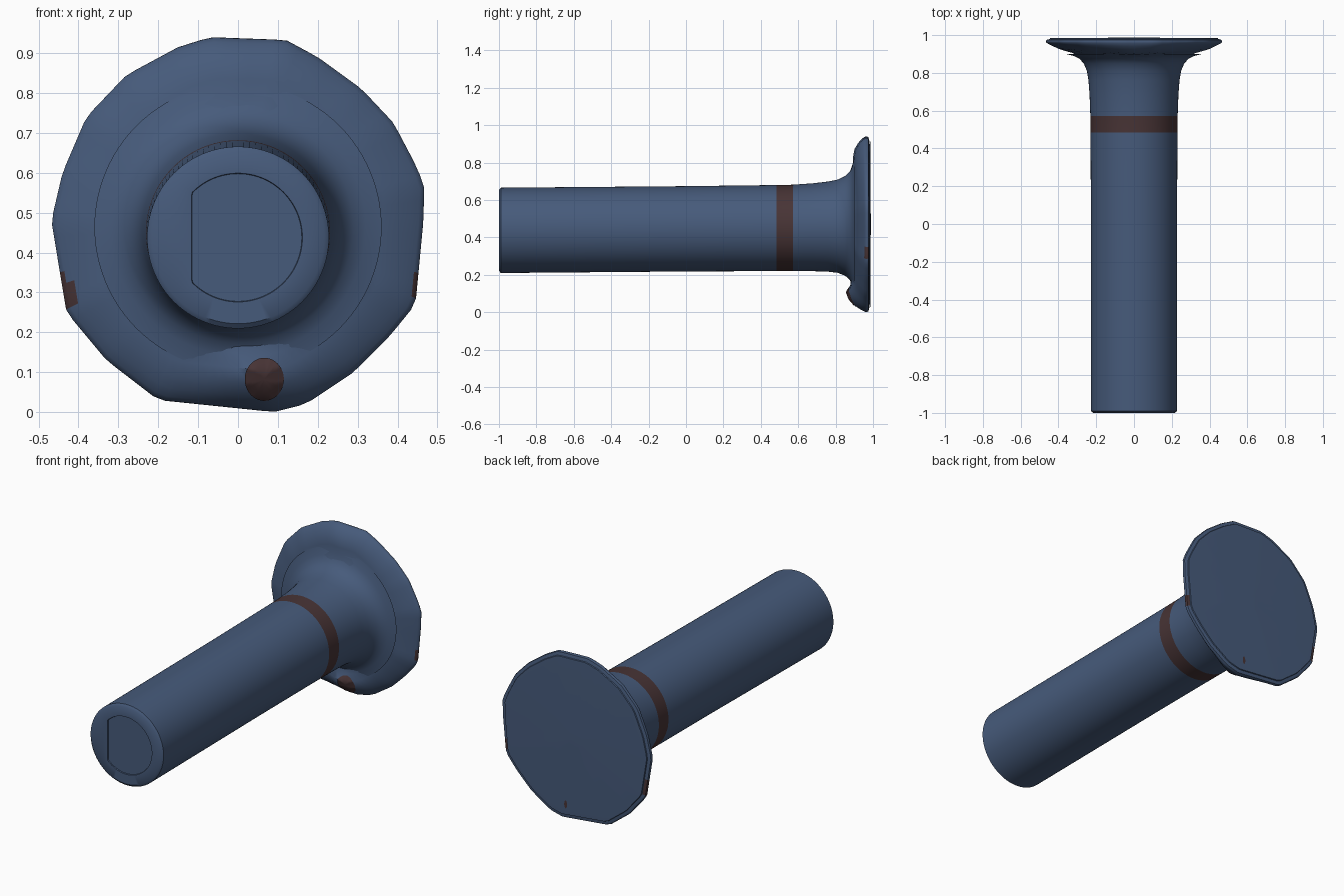
import bpy, bmesh, math
from mathutils import Vector
from mathutils.bvhtree import BVHTree

if "Cube" in bpy.data.objects:
    bpy.data.objects.remove(bpy.data.objects["Cube"])

N = 96


def material(name, rgb):
    m = bpy.data.materials.new(name)
    m.diffuse_color = (*rgb, 1)
    m.use_nodes = True
    m.node_tree.nodes["Principled BSDF"].inputs["Base Color"].default_value = m.diffuse_color
    return m


BLUE = material("slate_blue", (0.062, 0.104, 0.198))
BROWN = material("dark_brown", (0.064, 0.034, 0.036))


def loft(name, rings, cap_start, cap_end, smooth=40):
    """Skin a list of closed point rings, optionally capping each end."""
    bm = bmesh.new()
    rows = [[bm.verts.new(p) for p in ring] for ring in rings]
    for a, b in zip(rows, rows[1:]):
        for i in range(N):
            j = (i + 1) % N
            bm.faces.new((a[i], a[j], b[j], b[i]))
    if cap_start:
        bm.faces.new(rows[0][::-1])
    if cap_end:
        bm.faces.new(rows[-1])
    me = bpy.data.meshes.new(name)
    bm.to_mesh(me)
    bm.free()
    ob = bpy.data.objects.new(name, me)
    bpy.context.collection.objects.link(ob)
    me.materials.append(BLUE)
    me.materials.append(BROWN)
    bpy.ops.object.select_all(action='DESELECT')
    ob.select_set(True)
    bpy.context.view_layer.objects.active = ob
    bpy.ops.object.shade_smooth_by_angle(angle=math.radians(smooth))
    return ob


ANGLES = [2 * math.pi * i / N for i in range(N)]


def circle(y, r, flat=None):
    """Round ring about the slightly rising shaft axis; flat trims its left side."""
    cz = 0.4375 + 0.0083 * (y + 1) + max(0, y - 0.6) * 0.035
    pts = []
    for a in ANGLES:
        x, z = r * math.cos(a), cz + r * math.sin(a)
        pts.append((max(x, flat) if flat is not None else x, y, z))
    return pts


# Shaft with shallow recess in its end, coloured band and flared collar
profile = [(-1.0, 0.216), (-0.990, 0.228), (-0.5, 0.228), (0, 0.228),
           (0.485, 0.230), (0.572, 0.231), (0.68, 0.235), (0.76, 0.241),
           (0.81, 0.249), (0.85, 0.266), (0.875, 0.289), (0.89, 0.320),
           (0.90, 0.36)]
recess = [circle(-0.994, 0.160, -0.115), circle(-1.0, 0.1615, -0.1165)]
shaft = loft("shaft", recess + [circle(y, r) for y, r in profile], True, False)
for f in shaft.data.polygons:
    if 0.485 < f.center.y < 0.572:
        f.material_index = 1

# Irregular flange outline (x, z)
OUTLINE = [(0.467, 0.57), (0.44, 0.63), (0.39, 0.725), (0.31, 0.81), (0.20, 0.89),
           (0.12, 0.933), (-0.07, 0.94), (-0.15, 0.915), (-0.28, 0.845),
           (-0.38, 0.74), (-0.44, 0.60), (-0.468, 0.48), (-0.43, 0.25),
           (-0.33, 0.13), (-0.20, 0.03), (0.09, 0.0), (0.17, 0.02),
           (0.29, 0.10), (0.38, 0.19), (0.445, 0.27), (0.465, 0.48)]
CZ = 0.47


def reach(a):
    """Distance from the flange centre to its outline in direction a."""
    d = (math.cos(a), math.sin(a))
    for k, (x1, z1) in enumerate(OUTLINE):
        x2, z2 = OUTLINE[(k + 1) % len(OUTLINE)]
        z1, z2 = z1 - CZ, z2 - CZ
        ex, ez = x2 - x1, z2 - z1
        den = d[0] * ez - d[1] * ex
        if abs(den) < 1e-9:
            continue
        t = (x1 * ez - z1 * ex) / den
        s = (x1 * d[1] - z1 * d[0]) / den
        if t > 0 and -1e-6 <= s <= 1 + 1e-6:
            return t
    return 0.465


REACH = [reach(a) for a in ANGLES]


def flange_ring(y, k, bump=0, side=0):
    """Scaled outline; bump lifts the bottom forward, side sets the flanks back."""
    pts = []
    for a, r in zip(ANGLES, REACH):
        w = math.exp(-((a - 1.5 * math.pi - 0.12) / 0.28) ** 2)
        dy = side * abs(math.cos(a)) - bump * w
        pts.append((k * r * math.cos(a), y + dy, CZ + k * r * math.sin(a)))
    return pts


# Flange: front face sloping back to a thin rim, folded over at the back
flange = loft("flange", [flange_ring(*p) for p in (
    (0.880, 0.62, 0, 0.005), (0.892, 0.70, 0.015, 0.014),
    (0.894, 0.78, 0.038, 0.022), (0.901, 0.86, 0.032, 0.027),
    (0.920, 0.93, 0.022, 0.024), (0.940, 0.975, 0.008, 0.014),
    (0.957, 0.997, 0, 0.004), (0.966, 1.0), (0.975, 0.993), (0.979, 0.96),
    (0.980, 0.90))], False, False)

# Small brown chips on the left and right rim
for f in flange.data.polygons:
    x, y, z = f.center
    if 0.945 < y < 0.977 and (x < -0.41 and 0.25 < z < 0.34
                              or x > 0.43 and 0.29 < z < 0.34):
        f.material_index = 1

# Thin plate closing the back
back_plate = loft("back_plate", [flange_ring(*p) for p in (
    (0.980, 0.955), (0.985, 0.95), (0.986, 0.9), (0.986, 0.3),
    (0.988, 0.1))], False, True)

# Brown spot draped over the lump on the front of the flange
tree = BVHTree.FromPolygons([v.co for v in flange.data.vertices],
                            [p.vertices for p in flange.data.polygons])


def drape(r, a):
    x, z = 0.066 + r * math.cos(a), 0.082 + r * 1.1 * math.sin(a)
    hit = tree.ray_cast(Vector((x, 0.7, z)), Vector((0, 1, 0)))[0]
    return (x, (hit.y if hit else 0.93) - 0.004, z)


def back_chip(r, a):
    return (0.06 + 0.4 * r * math.cos(a), 0.989, 0.085 + r * math.sin(a))


spot = loft("rim_spot", [[drape(r, a) for a in ANGLES]
                         for r in (0.003, 0.015, 0.03, 0.04, 0.049)], True, False)
chip = loft("back_chip", [[back_chip(r, a) for a in ANGLES]
                          for r in (0.004, 0.022)], True, False)
for ob, side in ((spot, -1), (chip, 1)):
    for f in ob.data.polygons:
        f.material_index = 1
        if f.normal.y * side < 0:
            f.flip()
